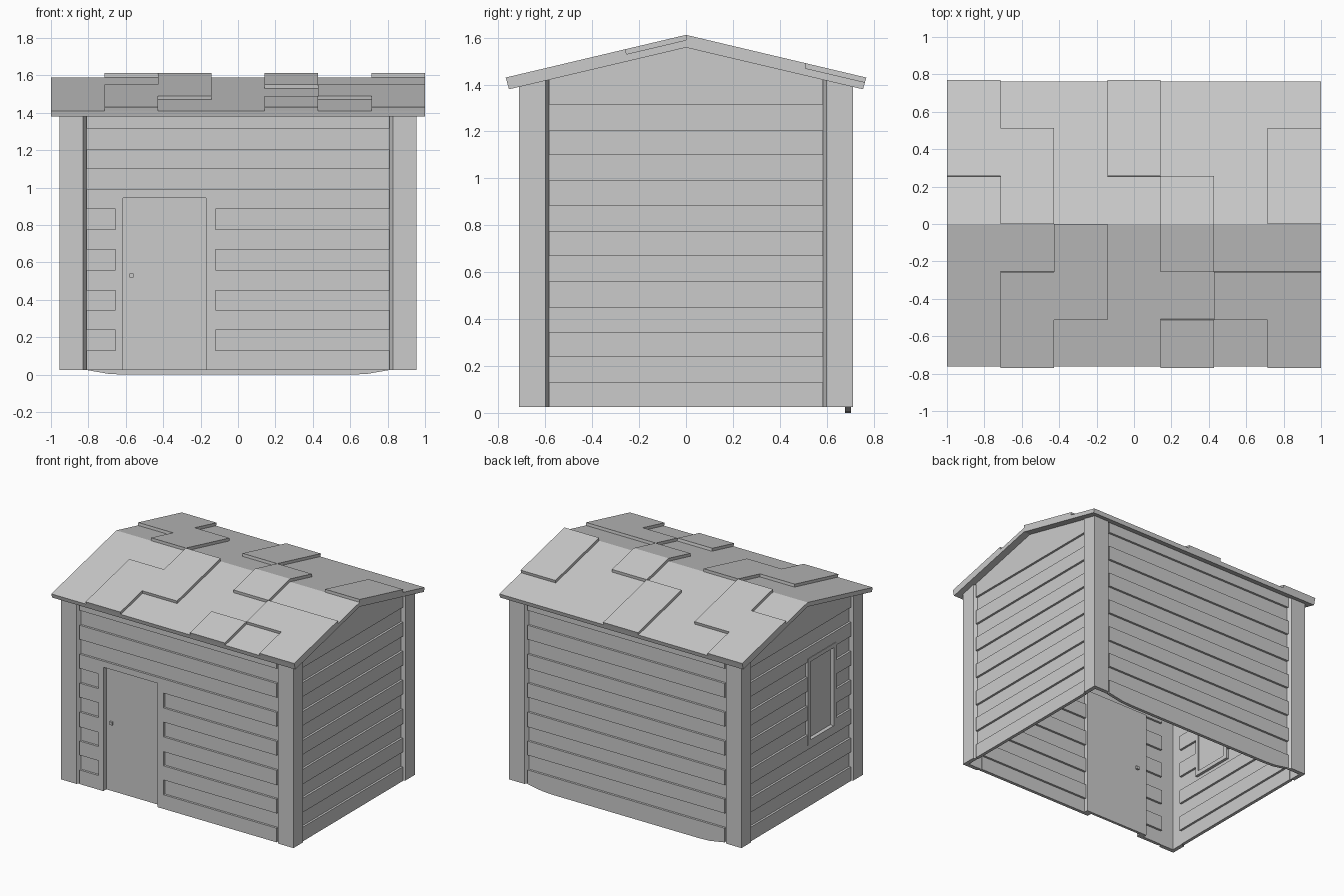
import bpy, bmesh

if "Cube" in bpy.data.objects:
    bpy.data.objects.remove(bpy.data.objects["Cube"])

HX, HY, BASE = 0.955, 0.713, 0.025      # post faces and wall foot
LINES = [BASE, 0.13, 0.24, 0.345, 0.45, 0.56, 0.67, 0.775, 0.885, 0.99, 1.10, 1.205, 1.315]
SLOPE = 0.236


def under(y):
    """Height just inside the roof underside."""
    return 1.562 - SLOPE * abs(y)


def solid(bm, ring_a, ring_b):
    """Closed solid between two matching rings of points."""
    a = [bm.verts.new(p) for p in ring_a]
    b = [bm.verts.new(p) for p in ring_b]
    bm.faces.new(a)
    bm.faces.new(b[::-1])
    for i in range(len(a)):
        j = (i + 1) % len(a)
        bm.faces.new((a[j], a[i], b[i], b[j]))


def finish(bm, name):
    bmesh.ops.recalc_face_normals(bm, faces=bm.faces)
    me = bpy.data.meshes.new(name)
    bm.to_mesh(me)
    bm.free()
    ob = bpy.data.objects.new(name, me)
    bpy.context.collection.objects.link(ob)
    return ob


def place(side, u, d, z):
    """Point on a wall: u along it, d inward from the post face."""
    return {"front": (u, -HY + d, z), "back": (u, HY - d, z),
            "left": (-HX + d, u, z), "right": (HX - d, u, z)}[side]


def panel(bm, side, pts, d0, d1):
    """Flat (u, z) outline given depth d0..d1 on a wall."""
    solid(bm, [place(side, u, d0, z) for u, z in pts], [place(side, u, d1, z) for u, z in pts])


def rect(u0, u1, z0, z1):
    return [(u0, z0), (u1, z0), (u1, z1), (u0, z1)]


def frame(name, side, outer, inner, d0, d1):
    """Rectangular surround; bottom rail only if the opening has a sill."""
    bm = bmesh.new()
    u0, u1, z0, z1 = outer
    a0, a1, b0, b1 = inner
    panel(bm, side, rect(u0, a0, z0, z1), d0, d1)
    panel(bm, side, rect(a1, u1, z0, z1), d0, d1)
    panel(bm, side, rect(a0, a1, b1, z1), d0, d1)
    if b0 > z0:
        panel(bm, side, rect(a0, a1, z0, b0), d0, d1)
    return finish(bm, name)


def wall(side, half, hole=None):
    """Alternating proud and recessed planks, with an optional opening."""
    bm = bmesh.new()
    for i, z0 in enumerate(LINES):
        d0 = 0.010 + 0.016 * (i % 2)
        d1 = d0 + 0.024
        if i == len(LINES) - 1:          # top plank or gable
            if side in ("left", "right"):
                pts = [(-half, z0), (half, z0), (half, under(half)), (0, under(0)), (-half, under(half))]
            else:
                pts = rect(-half, half, z0, under(HY))
            panel(bm, side, pts, d0, d1)
            continue
        z1 = LINES[i + 1]
        if side == "back" and i == 0:    # sagging bottom plank
            panel(bm, side, [(-half, z0), (-0.69, 0.004), (-0.6, 0), (0.6, 0), (0.69, 0.004),
                             (half, z0), (half, z1), (-half, z1)], d0, d1)
            continue
        if not hole or z1 <= hole[2] or z0 >= hole[3]:
            panel(bm, side, rect(-half, half, z0, z1), d0, d1)
            continue
        u0, u1, h0, h1 = hole
        panel(bm, side, rect(-half, u0, z0, z1), d0, d1)
        panel(bm, side, rect(u1, half, z0, z1), d0, d1)
        if z0 < h0:
            panel(bm, side, rect(u0, u1, z0, h0), d0, d1)
        if z1 > h1:
            panel(bm, side, rect(u0, u1, h1, z1), d0, d1)
    return finish(bm, side + "_wall")


# Plank walls
DOOR = (-0.655, -0.12, BASE, 0.99)
WIN = (-0.41, -0.075, 0.485, 1.125)
wall("front", 0.81, DOOR)
wall("back", 0.81)
wall("left", 0.585, WIN)
wall("right", 0.585)

# L-shaped corner posts with chamfered ends
for sx, fx in ((-1, "left"), (1, "right")):
    for sy, fy in ((-1, "front"), (1, "back")):
        prof = [(HX, HY), (0.83, HY), (0.81, HY - 0.03), (HX - 0.03, HY - 0.03),
                (HX - 0.03, 0.585), (HX, 0.60)]
        bm = bmesh.new()
        solid(bm, [(sx * x, sy * y, BASE) for x, y in prof],
              [(sx * x, sy * y, under(y)) for x, y in prof])
        finish(bm, fy + "_" + fx + "_post")

# Door with its surround and a knob on both sides
frame("door_frame", "front", DOOR, (-0.615, -0.17, BASE, 0.945), 0.010, 0.065)
bm = bmesh.new()
panel(bm, "front", rect(-0.615, -0.17, BASE, 0.945), 0.045, 0.065)
finish(bm, "door")
bm = bmesh.new()
panel(bm, "front", rect(-0.58, -0.558, 0.52, 0.542), 0.03, 0.08)
finish(bm, "door_knob")

# Window
OPEN = (-0.38, -0.105, 0.515, 1.095)
frame("window_frame", "left", WIN, OPEN, 0.006, 0.055)
bm = bmesh.new()
panel(bm, "left", rect(*OPEN), 0.035, 0.045)
finish(bm, "window_pane")

# Roof slab
roof = [(0, 1.59), (0.763, 1.41), (0.755, 1.38), (0, 1.558), (-0.755, 1.38), (-0.763, 1.41)]
bm = bmesh.new()
solid(bm, [(-1, y, z) for y, z in roof], [(1, y, z) for y, z in roof])
finish(bm, "roof")

# Raised shingles: rows run from the back eave to the front eave
GRID = ["X..X...",
        "XX.X..X",
        ".X..X.X",
        "..X.X..",
        ".XX..XX",
        ".X..X.X"]


def raised(r, c):
    return 0 <= r < 6 and 0 <= c < 7 and GRID[r][c] == "X"


def spot(r, c, top):
    """Grid corner on the slab surface or on the shingle surface."""
    t = (3 - r) / 3
    y, apex, drop = (0.769, 1.612, 0.182) if top else (0.763, 1.59, 0.18)
    return (-1 + 2 * c / 7, t * y, apex - abs(t) * drop)


bm = bmesh.new()
for r in range(6):
    for c in range(7):
        if not raised(r, c):
            continue
        ring = [(r, c), (r + 1, c), (r + 1, c + 1), (r, c + 1)]
        sides = [(r, c - 1), (r + 1, c), (r, c + 1), (r - 1, c)]
        bm.faces.new([bm.verts.new(spot(*p, True)) for p in ring])
        for k, near in enumerate(sides):
            if not raised(*near):
                p, q = ring[k], ring[(k + 1) % 4]
                bm.faces.new([bm.verts.new(v) for v in
                              (spot(*q, True), spot(*p, True), spot(*p, False), spot(*q, False))])
bmesh.ops.remove_doubles(bm, verts=bm.verts, dist=0.0005)
finish(bm, "raised_shingles")
